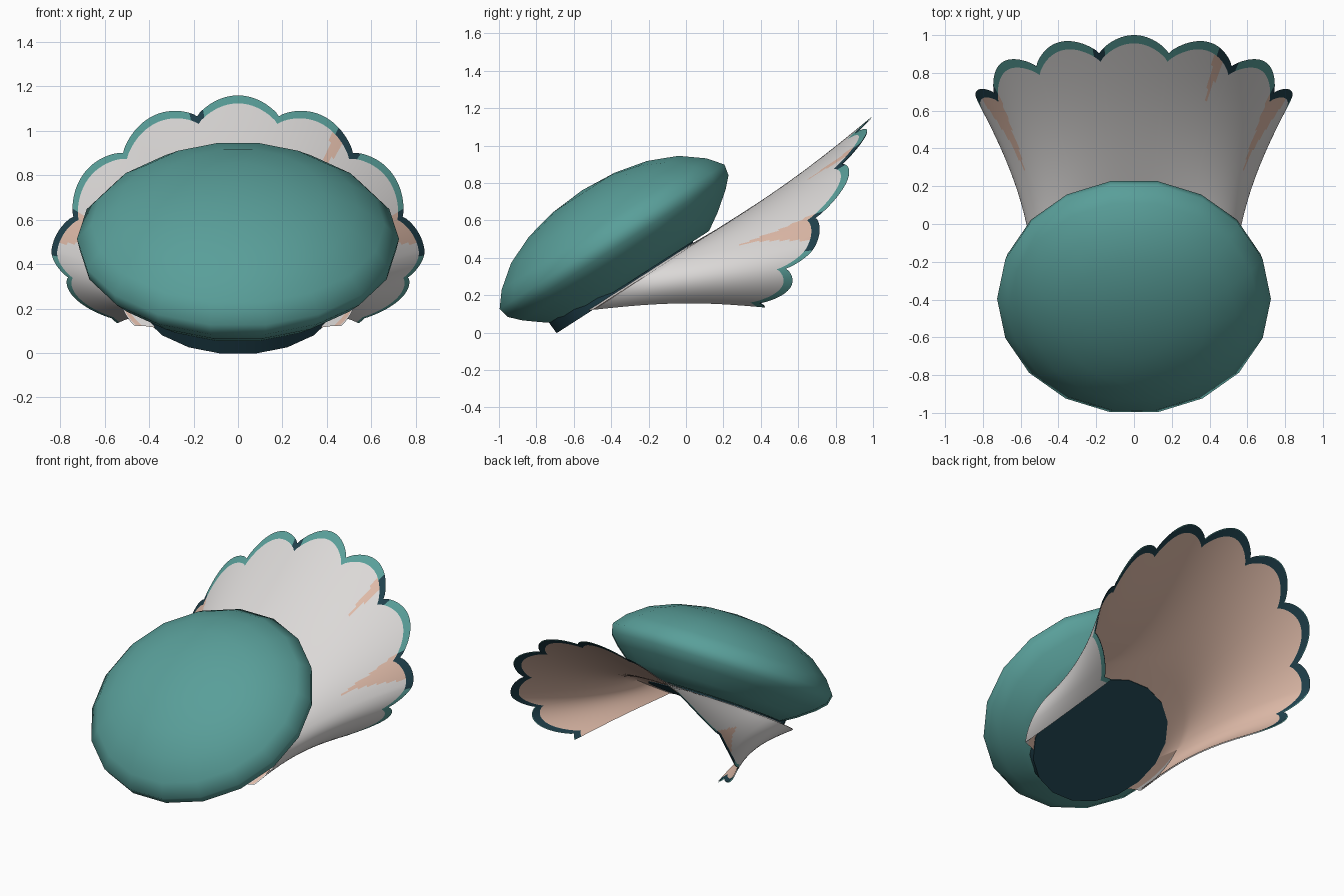
import bpy, bmesh, math
from mathutils import Vector

if "Cube" in bpy.data.objects:
    bpy.data.objects.remove(bpy.data.objects["Cube"])


def material(name, rgb):
    m = bpy.data.materials.new(name)
    m.diffuse_color = (*rgb, 1)
    m.use_nodes = True
    m.node_tree.nodes["Principled BSDF"].inputs["Base Color"].default_value = m.diffuse_color
    return m


TEAL = material("teal", (0.10, 0.345, 0.32))
NAVY = material("dark_navy", (0.014, 0.052, 0.072))
WHITE = material("off_white", (0.71, 0.69, 0.68))
PEACH = material("peach", (0.73, 0.49, 0.39))

# Tilted frame shared by the dome, its collar and the start of the skirt
TILT = math.radians(32.7)
CENTRE = Vector((0, -0.39, 0.505))
U = Vector((0, math.cos(TILT), math.sin(TILT)))
N = Vector((0, -math.sin(TILT), math.cos(TILT)))


def tilted(r, angle, n, shift=0):
    """Point on the tilted disc; angle 0 is the upper back."""
    return (CENTRE + Vector((r * math.sin(angle), 0, 0))
            + U * (r * math.cos(angle) + shift) + N * n)


def finish(bm, name, mats, angle):
    me = bpy.data.meshes.new(name)
    bm.to_mesh(me)
    bm.free()
    ob = bpy.data.objects.new(name, me)
    bpy.context.collection.objects.link(ob)
    for m in mats:
        me.materials.append(m)
    bpy.ops.object.select_all(action='DESELECT')
    ob.select_set(True)
    bpy.context.view_layer.objects.active = ob
    bpy.ops.object.shade_smooth_by_angle(angle=math.radians(angle))
    return ob


def lathe(name, profile, mat, shift=0, segs=18, smooth=70):
    """Revolve an (r, n) profile about the tilted axis."""
    bm = bmesh.new()
    rings = []
    for r, n in profile:
        if r == 0:
            rings.append([bm.verts.new(tilted(0, 0, n, shift))] * segs)
        else:
            rings.append([bm.verts.new(tilted(r, (i + 0.5) * math.tau / segs, n, shift))
                          for i in range(segs)])
    for a, b in zip(rings, rings[1:]):
        for i in range(segs):
            j = (i + 1) % segs
            bm.faces.new(list(dict.fromkeys((a[i], a[j], b[j], b[i]))))
    bmesh.ops.recalc_face_normals(bm, faces=bm.faces)
    return finish(bm, name, [mat], smooth)


# Rounded dome, and the smaller dark plug set towards its front edge
lathe("dome", [(0, 0.305), (0.2, 0.29), (0.38, 0.25), (0.54, 0.182), (0.66, 0.09),
               (0.725, 0.01), (0.712, -0.05), (0.655, -0.108), (0.555, -0.185),
               (0.46, -0.245), (0, -0.245)], TEAL)
lathe("dark_plug", [(0, -0.18), (0.45, -0.18), (0.445, -0.264), (0, -0.264)], NAVY,
      shift=-0.09, smooth=40)


def skirt_point(deg, s, inset):
    """Arched sheet flaring from under the dome to the scalloped rim."""
    t = math.radians(deg)
    c, sn = math.cos(t), math.sin(t)
    a = tilted(0.485 + 0.037 * (1 - c), t * 0.88, -0.258 - 0.005 * (1 - c))
    z = 0.46 + (0.70 if c > 0 else 0.44) * c
    x = 0.84 * sn - (0.04 * math.sin(2 * t) if c > 0 else 0)
    b = Vector((x, 1.0 - 0.53 * (1.16 - z) + 0.06 * sn * sn, z))
    p = a.lerp(b, s)
    p.x = a.x + (b.x - a.x) * s ** 1.25
    sag = (0.026 + 0.02 * max(0, -c)) * math.sin(math.pi * min(s, 1)) + inset
    return p - Vector((sn, 0, c)) * sag


def lip_point(deg, inset):
    """Start of the sheet, tucked against the plug."""
    return tilted(0.435, math.radians(deg * 0.88), -0.252 - inset, -0.09)


def border_is_dark(deg):
    return 72 < abs(deg) < 92 or 36 < deg < 47 or -18 < deg < -12


def patch(deg, s):
    """Peach wedges that widen towards the rim."""
    return (abs(abs(deg) - 79) < 16 * (s - 0.45)
            or abs(deg - 38) < 10 * (s - 0.65))


def skirt(name, inset, mats, outer):
    step, last, rows, band = 1.25, 111, 14, 0.052
    bm = bmesh.new()
    grid = []
    for i in range(-last, last + 1):
        deg = i * step
        lobe = abs(math.cos(math.radians(6 * deg))) ** 0.8
        tip = 1.0 - 0.105 * (1 - lobe)
        levels = [0] + [(tip - band) * k / rows for k in range(rows + 1)] + [tip]
        points = [lip_point(deg, inset)] + [skirt_point(deg, s, inset) for s in levels[1:]]
        grid.append((deg, levels, [bm.verts.new(p) for p in points]))
    for (d0, l0, v0), (d1, l1, v1) in zip(grid, grid[1:]):
        mid = (d0 + d1) / 2
        for k in range(rows + 2):
            f = bm.faces.new((v0[k], v0[k + 1], v1[k + 1], v1[k]))
            if not outer:
                f.normal_flip()
            if k == rows + 1:
                f.material_index = 2 if border_is_dark(mid) else 1
            elif patch(mid, (l0[k] + l0[k + 1]) / 2):
                f.material_index = 3
    return finish(bm, name, mats, 60)


# Outer pale sheet with teal edging, inner peach sheet with dark edging
skirt("skirt_outer", 0.0, [WHITE, TEAL, NAVY, PEACH], True)
skirt("skirt_lining", 0.006, [PEACH, NAVY, NAVY, PEACH], False)
